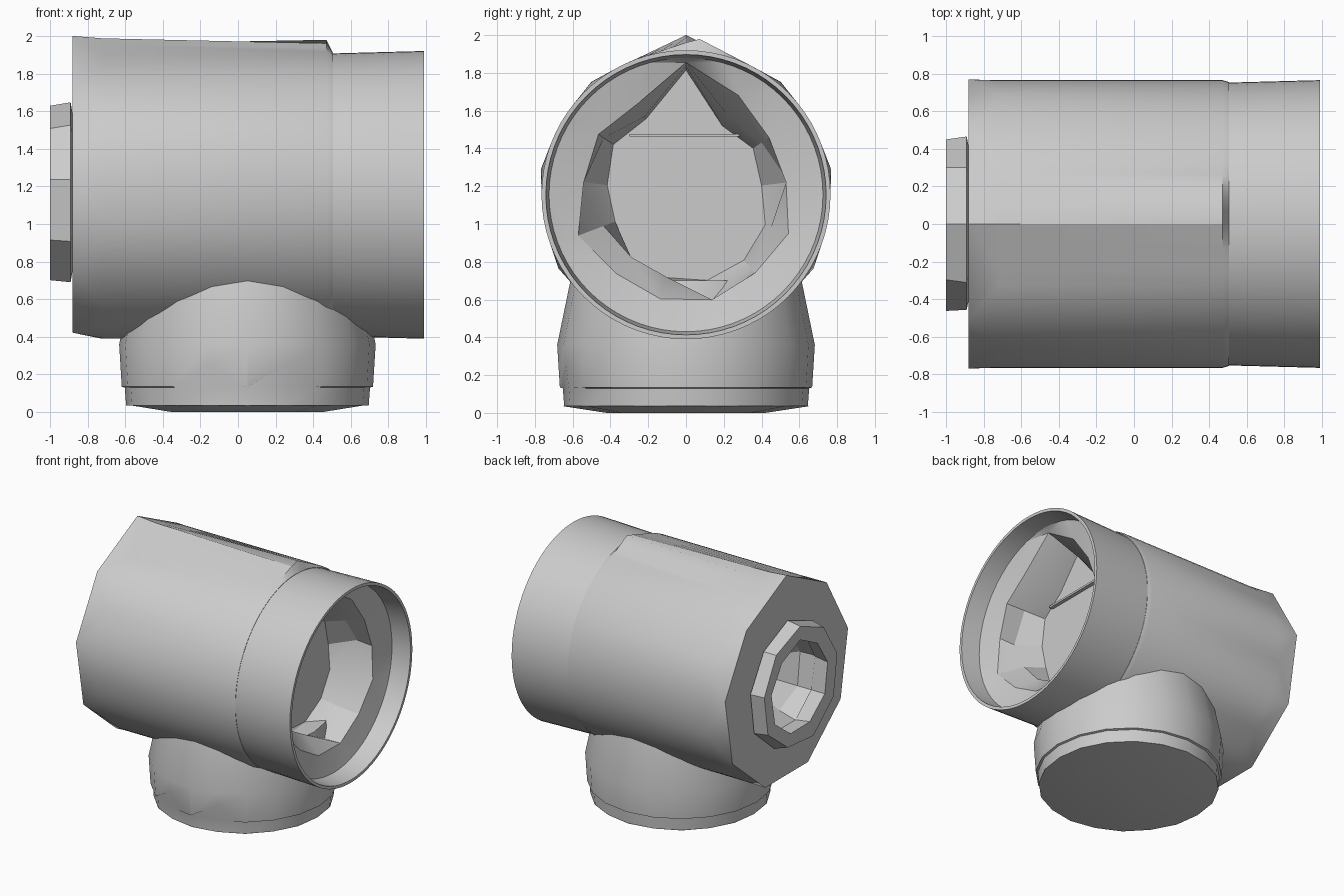
import bpy, bmesh, math, random

random.seed(4)
cube = bpy.data.objects.get("Cube")
if cube:
    bpy.data.objects.remove(cube, do_unlink=True)

AXIS_Z = 1.155   # height of the horizontal barrel axis
BARREL_R = 0.765
BASE_X = 0.05    # centre of the vertical branch

grey = bpy.data.materials.new("plain_grey")
grey.use_nodes = True
grey.diffuse_color = (0.6, 0.6, 0.6, 1)
grey.node_tree.nodes["Principled BSDF"].inputs["Base Color"].default_value = (0.6, 0.6, 0.6, 1)


def across(x, sides, radius):
    """Ring around the barrel axis; radius is a number or a function of angle."""
    ring = []
    for i in range(sides):
        a = math.tau * i / sides
        r = radius(a) if callable(radius) else radius
        ring.append((x, r * math.sin(a), AXIS_Z + r * math.cos(a)))
    return ring


def level(height, sides, radius):
    """Ring around the vertical branch; height is a number or a function of angle."""
    ring = []
    for i in range(sides):
        a = math.tau * i / sides
        z = height(a) if callable(height) else height
        ring.append((BASE_X + radius * math.sin(a), -radius * math.cos(a), z))
    return ring


def stitch(bm, a, b):
    """Join two rings, which may have different numbers of sides."""
    n, m = len(a), len(b)
    if n == m:
        for i in range(n):
            bm.faces.new((a[i], a[(i + 1) % n], b[(i + 1) % n], b[i]))
        return
    i = j = 0
    while i < n or j < m:
        if j >= m or (i < n and (i + 0.5) / n <= (j + 0.5) / m):
            bm.faces.new((a[i % n], a[(i + 1) % n], b[j % m]))
            i += 1
        else:
            bm.faces.new((a[i % n], b[(j + 1) % m], b[j % m]))
            j += 1


def loft(name, rings, closed=False, angle=25):
    bm = bmesh.new()
    loops = [[bm.verts.new(p) for p in ring] for ring in rings]
    for a, b in zip(loops, loops[1:]):
        stitch(bm, a, b)
    if closed:
        stitch(bm, loops[-1], loops[0])
    else:
        bm.faces.new(loops[0])
        bm.faces.new(loops[-1])
    bmesh.ops.recalc_face_normals(bm, faces=bm.faces)
    mesh = bpy.data.meshes.new(name)
    bm.to_mesh(mesh)
    bm.free()
    mesh.materials.append(grey)
    mesh.shade_smooth()
    mesh.set_sharp_from_angle(angle=math.radians(angle))
    obj = bpy.data.objects.new(name, mesh)
    bpy.context.collection.objects.link(obj)
    return obj


def peaked(tilt, apex):
    """Circle with two tangent lines meeting in a ridge on top."""
    half = math.acos(BARREL_R / apex)

    def radius(a):
        off = abs((a - tilt + math.pi) % math.tau - math.pi)
        return BARREL_R / math.cos(half - off) if off < half else BARREL_R
    return radius


def jagged(low, high, top=None):
    """Rough broken outline, optionally with a notch at the top."""
    def radius(a):
        r = random.uniform(low, high)
        return top if top and a < 0.01 else r
    return radius


# Barrel with its ridge, many-sided collar and rough bore in the closed end
def collar(a):
    return 0.845 if a < 0.01 else 0.78


loft("barrel", [
    across(0.505, 72, 0.755),
    across(0.47, 72, peaked(0.08, 0.83)),
    across(-0.72, 72, peaked(0.0, 0.832)),
    across(-0.88, 9, collar),
    across(-0.88, 9, 0.38),
    across(-0.74, 9, jagged(0.27, 0.4)),
    across(-0.6, 9, jagged(0.2, 0.28)),
])

# Short faceted ring standing off the closed end
loft("end_ring", [
    across(-0.89, 9, jagged(0.46, 0.5)),
    across(-1.0, 9, jagged(0.45, 0.485)),
    across(-1.0, 9, jagged(0.33, 0.37)),
    across(-0.87, 9, 0.37),
], closed=True, angle=10)

# Open sleeve with a shallow recess and a broken opening to a back plate
loft("open_sleeve", [
    across(0.42, 72, 0.748),
    across(0.505, 72, 0.752),
    across(0.99, 72, 0.765),
    across(0.99, 72, 0.742),
    across(0.84, 72, 0.725),
    across(0.8, 13, jagged(0.53, 0.61, 0.7)),
    across(0.66, 13, jagged(0.43, 0.59, 0.68)),
    across(0.51, 13, jagged(0.4, 0.47, 0.66)),
])


# Vertical branch with a slightly ragged skirt over the foot
def skirt(a):
    step = round(a / math.tau * 20)
    return 0.25 if step in (1, 19) else 0.135


loft("branch_pipe", [
    level(0.0, 10, 0.42),
    level(0.035, 10, 0.648),
    level(0.036, 20, 0.645),
    level(0.13, 20, 0.652),
    level(skirt, 20, 0.668),
    level(0.36, 20, 0.682),
    level(0.7, 20, 0.612),
], angle=20)

# Thin ledge across the back plate
bm = bmesh.new()
bmesh.ops.create_cube(bm, size=1)
for v in bm.verts:
    v.co = (0.52 + v.co.x * 0.04, v.co.y * 0.6, 1.47 + v.co.z * 0.015)
mesh = bpy.data.meshes.new("inner_ledge")
bm.to_mesh(mesh)
bm.free()
mesh.materials.append(grey)
bpy.context.collection.objects.link(bpy.data.objects.new("inner_ledge", mesh))
